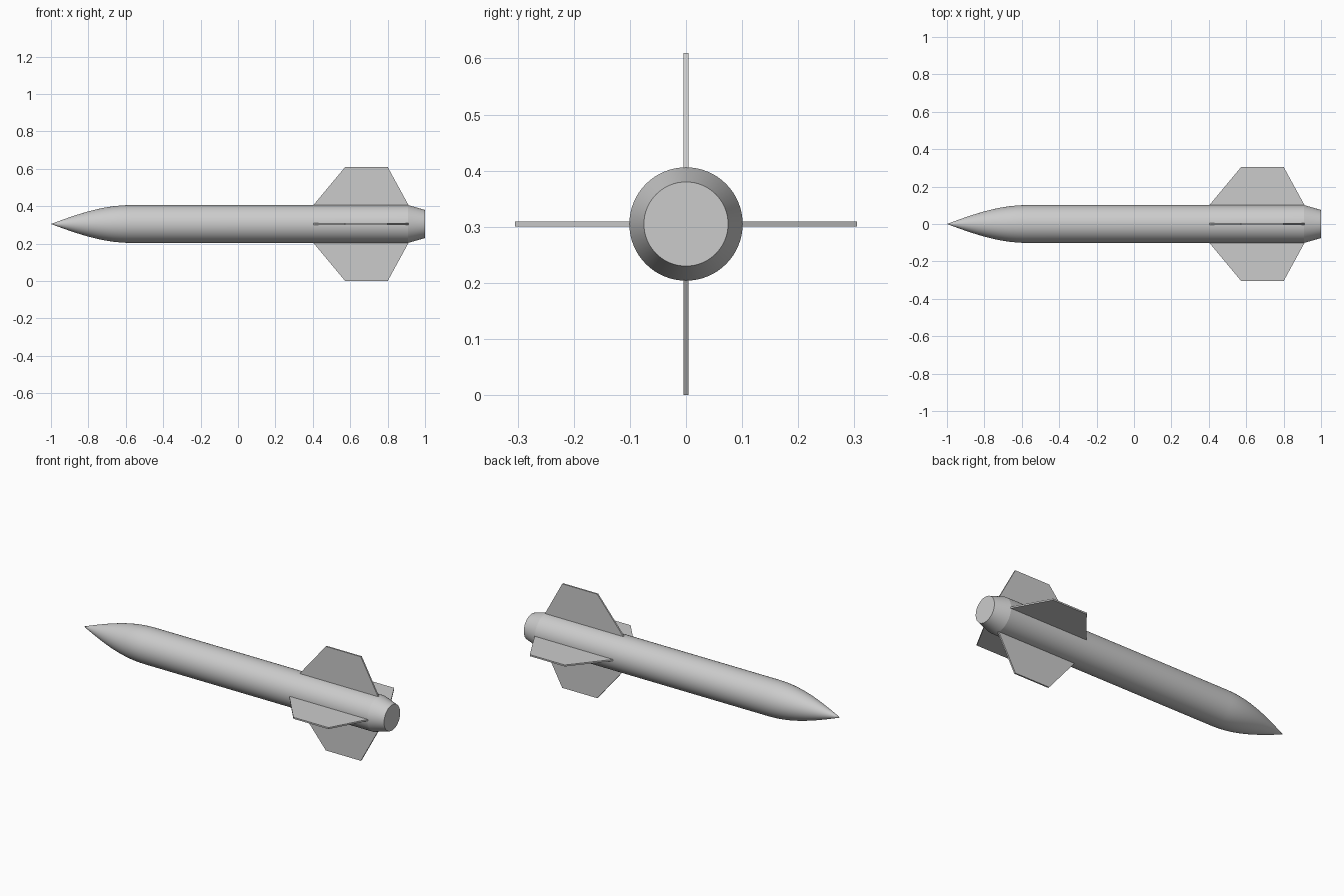
import bpy
import bmesh
from math import pi, sin, radians
from mathutils import Matrix, Vector

cube = bpy.data.objects.get("Cube")
if cube:
    bpy.data.objects.remove(cube, do_unlink=True)

RADIUS = 0.101
SPAN = 0.305          # fin tip distance from the axis, also the axis height
NOSE_LENGTH = 0.43
NOSE_STEPS = 14
SIDES = 64
FIN_THICKNESS = 0.009

grey = bpy.data.materials.new("light_grey")
grey.use_nodes = True
colour = (0.6, 0.6, 0.6, 1)
grey.diffuse_color = colour
grey.node_tree.nodes["Principled BSDF"].inputs["Base Color"].default_value = colour


def add_object(name, bm):
    bmesh.ops.recalc_face_normals(bm, faces=bm.faces)
    mesh = bpy.data.meshes.new(name)
    bm.to_mesh(mesh)
    bm.free()
    mesh.materials.append(grey)
    obj = bpy.data.objects.new(name, mesh)
    obj.location.z = SPAN
    bpy.context.collection.objects.link(obj)
    return obj


# Body: pointed nose, straight tube and tapered tail, spun about the x axis
profile = []
for i in range(NOSE_STEPS + 1):
    t = i / NOSE_STEPS
    profile.append((-1 + NOSE_LENGTH * t, RADIUS * sin(t * pi / 2)))
profile += [(0.91, RADIUS), (1, 0.075), (1, 0)]

bm = bmesh.new()
verts = [bm.verts.new((x, 0, r)) for x, r in profile]
edges = [bm.edges.new(pair) for pair in zip(verts, verts[1:])]
bmesh.ops.spin(bm, geom=verts + edges, cent=(0, 0, 0), axis=(1, 0, 0),
               angle=2 * pi, steps=SIDES, use_merge=True)
bmesh.ops.remove_doubles(bm, verts=bm.verts, dist=0.0001)
body = add_object("body", bm)
bpy.ops.object.select_all(action="DESELECT")
body.select_set(True)
bpy.context.view_layer.objects.active = body
bpy.ops.object.shade_smooth_by_angle(angle=radians(12))

# Fins: four flat plates around the tail
outline = [(0.4, 0.097), (0.573, SPAN), (0.8, SPAN), (0.914, 0.097)]
for i, side in enumerate(("top", "front", "bottom", "back")):
    bm = bmesh.new()
    face = bm.faces.new([bm.verts.new((x, -FIN_THICKNESS / 2, r)) for x, r in outline])
    extruded = bmesh.ops.extrude_face_region(bm, geom=[face])["geom"]
    bmesh.ops.translate(bm, vec=Vector((0, FIN_THICKNESS, 0)),
                        verts=[v for v in extruded if isinstance(v, bmesh.types.BMVert)])
    bmesh.ops.rotate(bm, verts=bm.verts, cent=(0, 0, 0),
                     matrix=Matrix.Rotation(i * pi / 2, 3, "X"))
    add_object(side + "_fin", bm)
